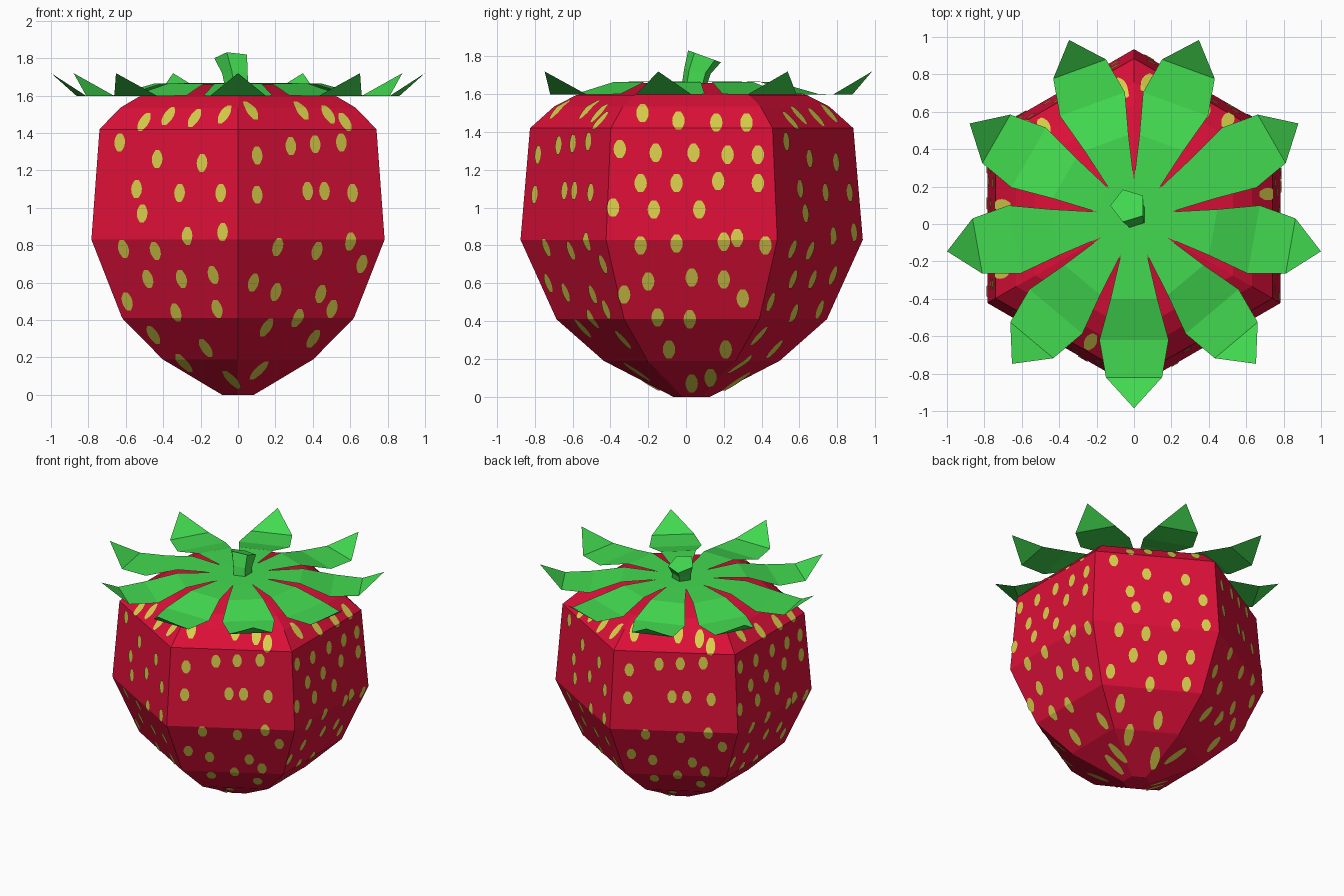
import bpy, bmesh, math
from mathutils import Vector, Matrix

if "Cube" in bpy.data.objects:
    bpy.data.objects.remove(bpy.data.objects["Cube"])

CY = 0.03            # centre line of fruit and leaves in y
C30 = math.cos(math.pi / 6)


def material(name, col):
    m = bpy.data.materials.new(name)
    m.diffuse_color = (*col, 1)
    m.use_nodes = True
    m.node_tree.nodes["Principled BSDF"].inputs["Base Color"].default_value = m.diffuse_color
    return m


RED = material("berry_red", (0.72, 0.005, 0.04))
GREEN = material("leaf_green", (0.055, 0.70, 0.08))
YELLOW = material("seed_yellow", (0.70, 0.62, 0.07))


def finish(name, bm, mat, recalc=True):
    if recalc:
        bmesh.ops.recalc_face_normals(bm, faces=bm.faces)
    me = bpy.data.meshes.new(name)
    bm.to_mesh(me)
    bm.free()
    me.materials.append(mat)
    ob = bpy.data.objects.new(name, me)
    bpy.context.collection.objects.link(ob)
    return ob


def skin(bm, rings):
    """Join equal-sized rings of points into a closed tube."""
    vs = [[bm.verts.new(p) for p in r] for r in rings]
    n = len(vs[0])
    for a, b in zip(vs, vs[1:]):
        for i in range(n):
            j = (i + 1) % n
            bm.faces.new((a[i], a[j], b[j], b[i]))
    bm.faces.new(vs[0][::-1])
    bm.faces.new(vs[-1])


# Fruit body: six-sided profile (radius, height)
PROFILE = [(0.098, 0), (0.465, 0.19), (0.715, 0.41), (0.905, 0.83),
           (0.855, 1.42), (0.727, 1.535), (0.61, 1.595), (0.25, 1.66)]
bm = bmesh.new()
skin(bm, [[(r * math.cos(a), CY + r * math.sin(a), z)
           for a in [math.radians(30 + 60 * i) for i in range(6)]]
          for r, z in PROFILE])
finish("fruit_body", bm, RED)


def radius(z):
    for (r0, z0), (r1, z1) in zip(PROFILE, PROFILE[1:]):
        if z <= z1:
            return r0 + (r1 - r0) * (z - z0) / (z1 - z0)
    return PROFILE[-1][0]


# Seeds: thin oval patches that follow the bends of each side
# positions as seen from the front (x, z) and from the right (y, z)
FRONT_LEFT = [(-.63, 1.35), (-.43, 1.26), (-.19, 1.24), (-.54, 1.1), (-.31, 1.08),
              (-.09, 1.08), (-.51, .97), (-.27, .85), (-.08, .87), (-.61, .78),
              (-.44, .77), (-.48, .62), (-.3, .62), (-.13, .64), (-.59, .5),
              (-.33, .44), (-.11, .46), (-.45, .32), (-.17, .25), (-.29, .17),
              (-.03, .08), (-.5, 1.46), (-.37, 1.49), (-.23, 1.48), (-.07, 1.5)]
FRONT_RIGHT = [(.1, 1.28), (.28, 1.33), (.41, 1.34), (.55, 1.35), (.1, 1.07),
               (.37, 1.09), (.46, 1.09), (.61, 1.08), (.21, .79), (.42, .77),
               (.6, .82), (.08, .6), (.2, .55), (.44, .54), (.66, .7),
               (.15, .36), (.32, .41), (.5, .46), (.4, .3), (.11, .13),
               (.07, 1.52), (.34, 1.52), (.48, 1.5), (.57, 1.46)]
RIGHT = [(-.23, 1.5), (-.04, 1.46), (.16, 1.45), (.32, 1.45), (-.35, 1.31), (-.16, 1.29),
         (.04, 1.29), (.22, 1.28), (.38, 1.28), (-.24, 1.13), (-.05, 1.13), (.17, 1.14),
         (.38, 1.13), (-.39, 1.0), (-.17, .99), (.07, .99), (.27, .84), (-.24, .8),
         (-.05, .81), (.2, .82), (.42, .8), (-.33, .54), (-.2, .61), (.03, .63), (.2, .62),
         (-.15, .42), (.02, .41), (.3, .52), (-.09, .25), (.21, .25), (.03, .07), (.13, .1)]

BENDS = [z for _, z in PROFILE]


def side_coords(points, shift, scale):
    """Turn view readings into offsets along the side they lie on."""
    return [((s - shift * radius(z) * C30) / scale, z) for s, z in points]


def add_seed(bm, deg, u, z, w=0.033, h=0.048):
    a = math.radians(deg)
    n = Vector((math.cos(a), math.sin(a), 0))
    t = Vector((-math.sin(a), math.cos(a), 0))
    limit = max(radius(z) / 2 - w * 0.9, 0.0)
    u = max(-limit, min(limit, u))
    levels = [z + h * k for k in (-1, -.8, -.4, 0, .4, .8, 1)]
    levels += [b for b in BENDS if z - h < b < z + h]
    prev = None
    for lv in sorted(set(levels)):
        half = w * math.sqrt(max(0.12, 1 - ((lv - z) / h) ** 2))
        base = n * (radius(lv) * C30 + 0.005) + Vector((0, CY, lv))
        row = [bm.verts.new(base + t * (u + s * half)) for s in (-1, 1)]
        if prev:
            bm.faces.new((prev[0], prev[1], row[1], row[0]))
        prev = row


right = [(y - CY, z) for y, z in RIGHT]
f_left = side_coords(FRONT_LEFT, -0.5, C30)
f_right = side_coords(FRONT_RIGHT, 0.5, C30)
bm = bmesh.new()
for deg, seeds in ((0, right), (-60, f_right), (-120, f_left),
                   (180, right), (120, f_right), (60, f_left)):
    for u, z in seeds:
        add_seed(bm, deg, u, z)
finish("seeds", bm, YELLOW, recalc=False)

# Leaf crown: nine thin leaves around a shared centre
LEAF = [(0.19, 0.069, 1.667), (0.43, 0.125, 1.665),
        (0.65, 0.185, 1.60), (0.85, 0.15, 1.598)]   # reach, half width, height
bm = bmesh.new()
for i in range(9):
    rot = Matrix.Rotation(math.radians(-90 + 40 * i), 4, 'Z')

    def vert(x, y, z):
        return bm.verts.new(rot @ Vector((x, y, z)) + Vector((0, CY, 0)))

    rows = [(vert(r, -w, z), vert(r, w, z)) for r, w, z in LEAF]
    bm.faces.new((vert(0, 0, 1.667), *rows[0]))
    for a, b in zip(rows, rows[1:]):
        bm.faces.new((a[0], b[0], b[1], a[1]))
    bm.faces.new((rows[-1][0], vert(1.015, 0, 1.72), rows[-1][1]))
bmesh.ops.remove_doubles(bm, verts=bm.verts, dist=0.004)
finish("leaf_crown", bm, GREEN, recalc=False)

# Stem: five-sided, leaning back, with a tilted top
bm = bmesh.new()
rings = []
for c, r, tilt in (((0, 0.045, 1.65), 0.07, 0), ((-0.01, 0.06, 1.72), 0.075, -10),
                   ((-0.03, 0.098, 1.80), 0.097, -20)):
    rot = Matrix.Rotation(math.radians(tilt), 3, 'X')
    rings.append([rot @ Vector((r * math.cos(a), r * math.sin(a), 0)) + Vector(c)
                  for a in [math.radians(108 + 72 * k) for k in range(5)]])
skin(bm, rings)
finish("stem", bm, GREEN)
